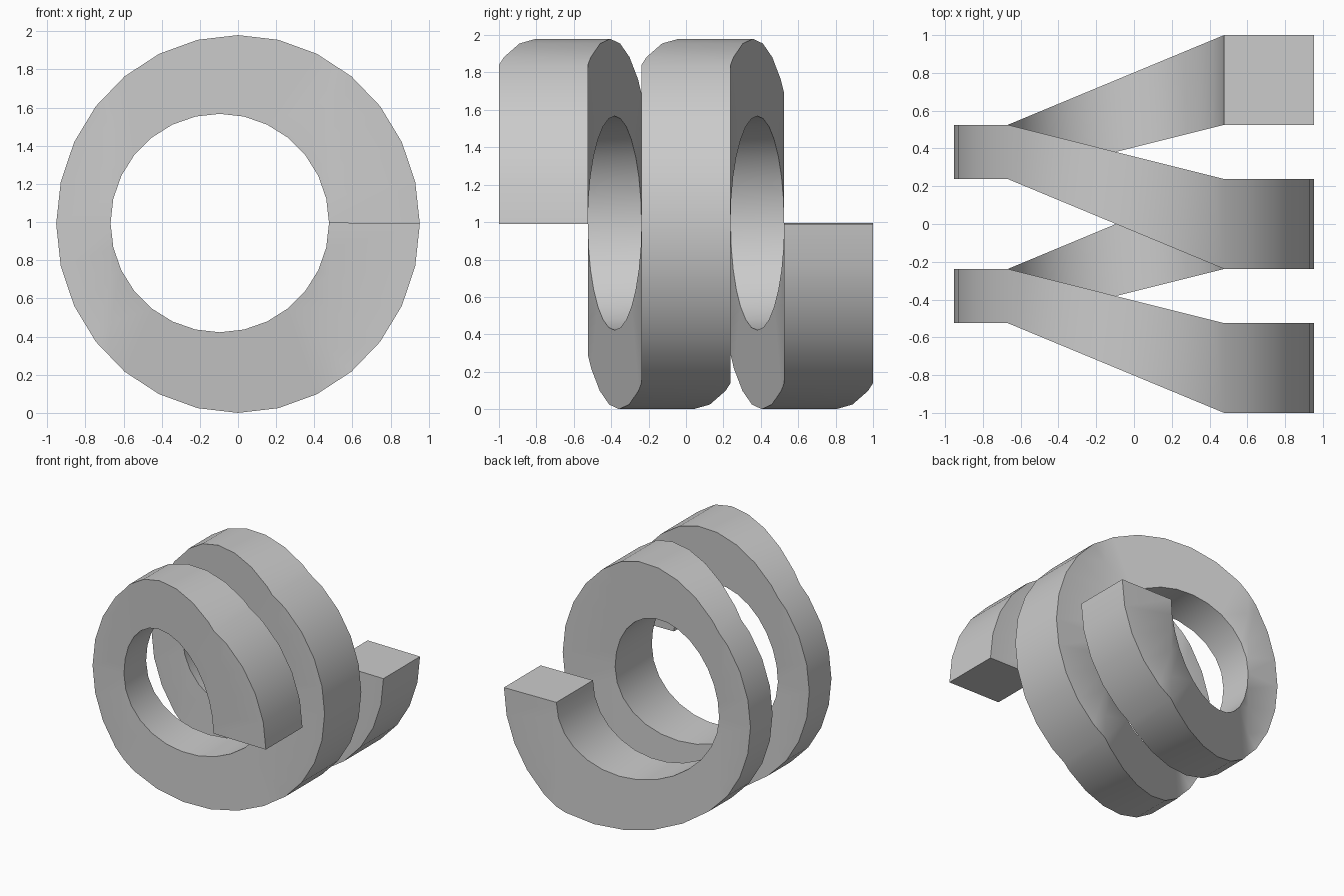
import bpy
import bmesh
from math import cos, sin, pi

if "Cube" in bpy.data.objects:
    bpy.data.objects.remove(bpy.data.objects["Cube"], do_unlink=True)

STEPS = 14                     # segments per half turn
X_RIGHT, X_LEFT = 0.477, -0.668  # the coil only climbs between these
EDGES = [-1.0, -0.525, -0.238, 0.238, 0.525, 1.0]  # front/back edge every half turn


def section(bm, angle):
    """Four corners of the wire; y is 0 on the front edge and 1 on the back edge."""
    outer = (0.953 * cos(angle), 0.99 + 0.99 * sin(angle))
    inner = (-0.0955 + 0.5725 * cos(angle), 0.995 + 0.5725 * sin(angle))
    return [bm.verts.new((p[0], y, p[1]))
            for p, y in ((inner, 0), (outer, 0), (outer, 1), (inner, 1))]


def half_turn(bm, k):
    """One half turn of flat wire, sheared along y between the two cut planes."""
    rings = [section(bm, pi * (k + i / STEPS)) for i in range(STEPS + 1)]
    verts = [v for r in rings for v in r]
    faces = []
    for a, b in zip(rings, rings[1:]):
        for j in range(4):
            n = (j + 1) % 4
            faces.append(bm.faces.new((a[j], a[n], b[n], b[j])))
    if k == 0:
        faces.append(bm.faces.new(rings[0]))
    if k == 3:
        faces.append(bm.faces.new(rings[-1]))
    geom = verts + list({e for f in faces for e in f.edges}) + faces
    for x in (X_RIGHT, X_LEFT):
        cut = bmesh.ops.bisect_plane(bm, geom=geom, dist=0.003,
                                     plane_co=(x, 0, 0), plane_no=(1, 0, 0))
        geom = list(set(cut["geom"]) | set(cut["geom_cut"]))
    for v in {g for g in geom if isinstance(g, bmesh.types.BMVert)}:
        t = min(1, max(0, (X_RIGHT - v.co.x) / (X_RIGHT - X_LEFT)))
        if k % 2:
            t = 1 - t
        front = EDGES[k] + t * (EDGES[k + 1] - EDGES[k])
        back = EDGES[k + 1] + t * (EDGES[k + 2] - EDGES[k + 1])
        v.co.y = front + v.co.y * (back - front)


# Two-turn coil welded from four half turns
bm = bmesh.new()
for k in range(4):
    half_turn(bm, k)
bmesh.ops.remove_doubles(bm, verts=bm.verts, dist=0.0005)
bmesh.ops.recalc_face_normals(bm, faces=bm.faces)
mesh = bpy.data.meshes.new("spring_coil")
bm.to_mesh(mesh)
bm.free()
coil = bpy.data.objects.new("spring_coil", mesh)
bpy.context.collection.objects.link(coil)

# Plain grey metal
grey = bpy.data.materials.new("light_grey")
grey.use_nodes = True
grey.diffuse_color = (0.6, 0.6, 0.6, 1)
grey.node_tree.nodes["Principled BSDF"].inputs["Base Color"].default_value = (0.6, 0.6, 0.6, 1)
mesh.materials.append(grey)

bpy.context.view_layer.objects.active = coil
coil.select_set(True)
bpy.ops.object.shade_smooth_by_angle(angle=pi / 6)
